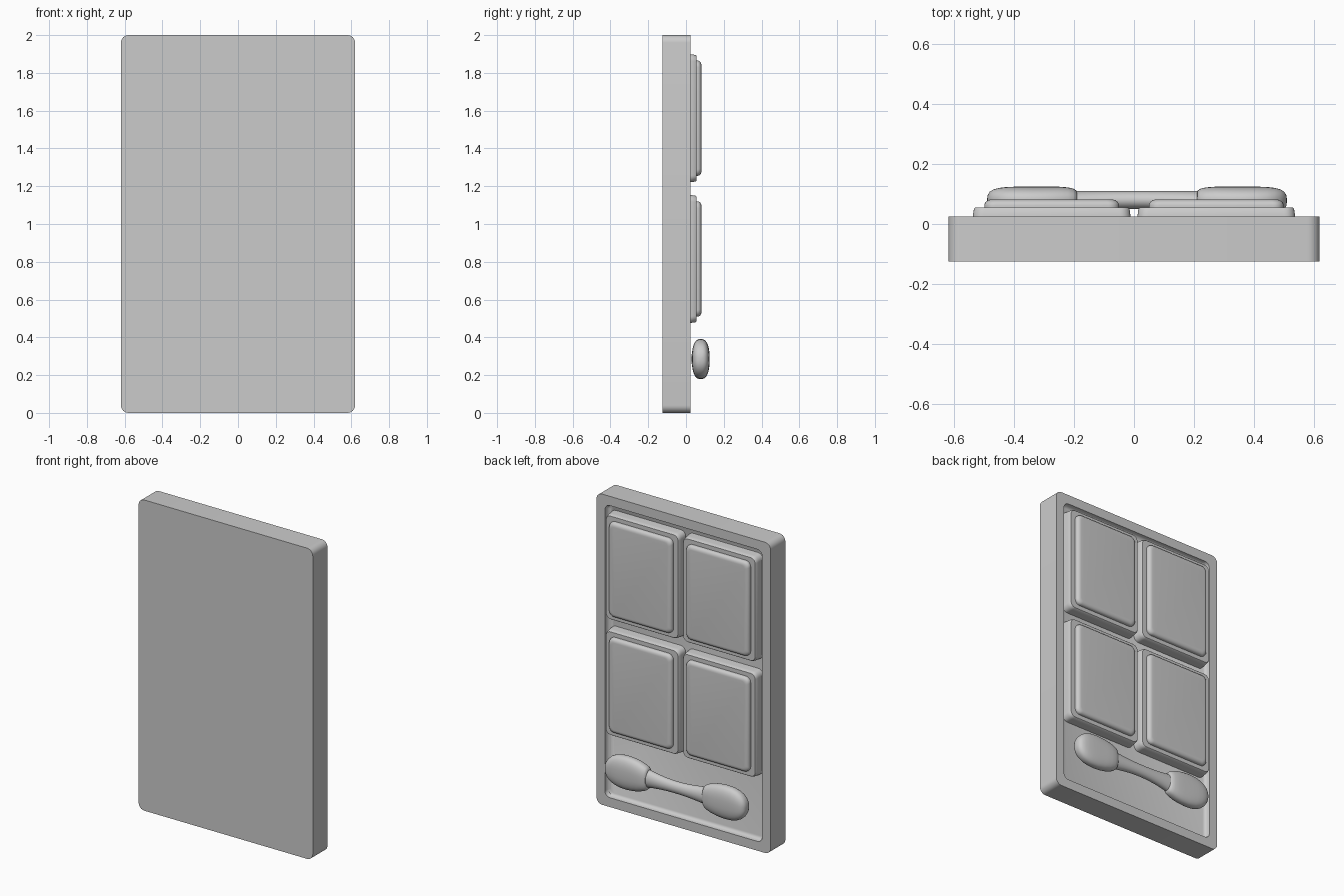
import bpy, bmesh
from math import sin, cos, pi, radians, copysign

if "Cube" in bpy.data.objects:
    bpy.data.objects.remove(bpy.data.objects["Cube"])


def loft(name, rings):
    """Skin a list of equal-length point loops and cap both ends."""
    bm = bmesh.new()
    loops = [[bm.verts.new(p) for p in ring] for ring in rings]
    for a, b in zip(loops, loops[1:]):
        for i in range(len(a)):
            j = (i + 1) % len(a)
            bm.faces.new((a[i], a[j], b[j], b[i]))
    bm.faces.new(loops[0])
    bm.faces.new(loops[-1])
    bmesh.ops.recalc_face_normals(bm, faces=bm.faces)
    mesh = bpy.data.meshes.new(name)
    bm.to_mesh(mesh)
    bm.free()
    obj = bpy.data.objects.new(name, mesh)
    bpy.context.collection.objects.link(obj)
    bpy.context.view_layer.objects.active = obj
    obj.select_set(True)
    bpy.ops.object.shade_smooth_by_angle(angle=radians(35))
    obj.select_set(False)
    return obj


def rounded_rect(cx, cz, y, hx, hz, r, seg=6):
    """Rounded rectangle loop in the xz plane at depth y."""
    pts = []
    for k, (sx, sz) in enumerate(((1, 1), (-1, 1), (-1, -1), (1, -1))):
        for i in range(seg + 1):
            a = (k + i / seg) * pi / 2
            pts.append((cx + sx * (hx - r) + r * cos(a), y,
                        cz + sz * (hz - r) + r * sin(a)))
    return pts


def slab(name, cx, cz, profile):
    """profile: (y, half width, half height, corner radius) per loop."""
    return loft(name, [rounded_rect(cx, cz, *p) for p in profile])


def oval(x, cy, cz, hy, hz, power, n=40):
    """Superellipse loop across the x axis."""
    pts = []
    for i in range(n):
        c, s = cos(2 * pi * i / n), sin(2 * pi * i / n)
        pts.append((x, cy + hy * copysign(abs(c) ** power, c),
                    cz + hz * copysign(abs(s) ** power, s)))
    return pts


# Case with a shallow tray sunk into its back (+y) side
slab("palette_case", 0, 1, [
    (-0.125, 0.62, 1.0, 0.04), (0.025, 0.62, 1.0, 0.04),
    (0.025, 0.56, 0.94, 0.035), (0.008, 0.559, 0.939, 0.034),
    (-0.003, 0.554, 0.934, 0.03), (-0.01, 0.543, 0.923, 0.025)])

# Four pans, each with a cushioned powder block
for cx in (-0.275, 0.275):
    for cz in (0.815, 1.56):
        slab("pan", cx, cz, [
            (-0.01, 0.266, 0.341, 0.035), (0.03, 0.263, 0.338, 0.035),
            (0.05, 0.26, 0.335, 0.035), (0.055, 0.256, 0.331, 0.032)])
        edge = [(0.062 + 0.02 * sin(a), 0.225 - 0.025 * (1 - cos(a)),
                 0.305 - 0.025 * (1 - cos(a)), 0.035 - 0.012 * (1 - cos(a)))
                for a in (i * pi / 12 for i in range(7))]
        slab("powder", cx, cz, [(0.045, 0.225, 0.305, 0.035)] + edge)

# Applicator handle, waisted in the middle
MID_X, TIP_Z = 0.01, 0.285
handle = []
for i in range(25):
    t = -1 + i / 12
    handle.append(oval(MID_X + 0.26 * t, 0.08 - 0.011 * t * t, TIP_Z,
                       0.03 + 0.012 * t * t, 0.037 + 0.03 * t * t, 1.0))
loft("applicator_handle", handle)

# Mirrored sponge tips: (distance from middle, thickness and width factors)
TIP = [(0.2, 0.55, 0.52), (0.203, 0.72, 0.62), (0.212, 0.85, 0.7),
       (0.23, 0.94, 0.78), (0.26, 0.99, 0.88), (0.3, 1, 0.96),
       (0.35, 1, 1), (0.4, 1, 0.97), (0.435, 0.97, 0.88),
       (0.46, 0.91, 0.76), (0.48, 0.8, 0.59), (0.493, 0.62, 0.4),
       (0.499, 0.38, 0.22), (0.501, 0.1, 0.06)]
for side in (-1, 1):
    loft("applicator_tip", [oval(MID_X + side * d, 0.078, TIP_Z,
                                 0.047 * fy, 0.106 * fz, 0.8)
                            for d, fy, fz in TIP])
